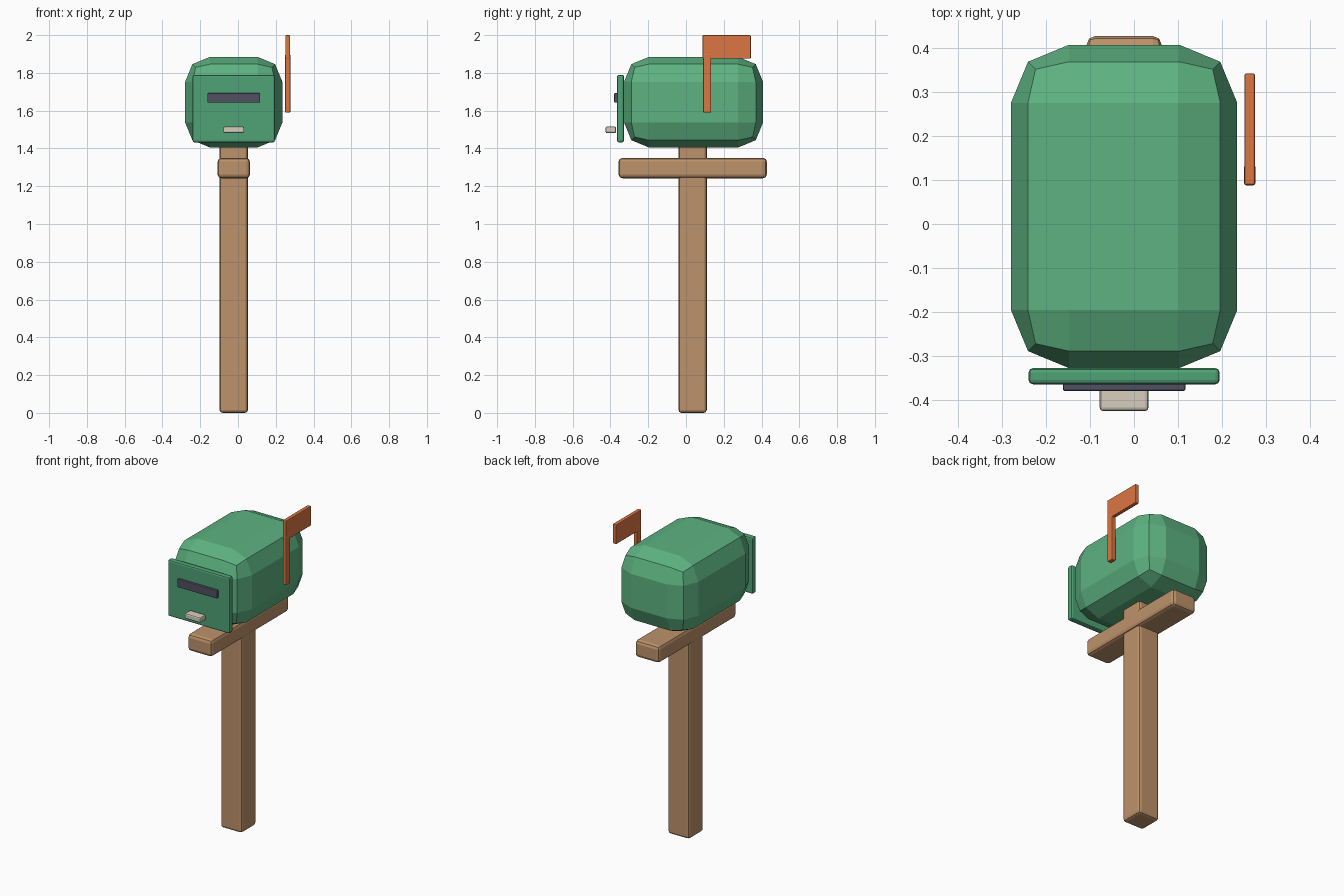
import bpy

if "Cube" in bpy.data.objects:
    bpy.data.objects.remove(bpy.data.objects["Cube"])


def material(name, rgb):
    m = bpy.data.materials.new(name)
    m.diffuse_color = (*rgb, 1.0)
    m.use_nodes = True
    m.node_tree.nodes["Principled BSDF"].inputs["Base Color"].default_value = m.diffuse_color
    return m


green = material("green_paint", (0.11, 0.45, 0.22))
dark_green = material("door_paint", (0.08, 0.36, 0.18))
wood = material("wood", (0.51, 0.29, 0.145))
orange = material("flag_paint", (0.73, 0.18, 0.055))
charcoal = material("slot_dark", (0.08, 0.08, 0.12))
cream = material("handle_cream", (0.68, 0.62, 0.51))


def box(name, xs, ys, zs, bevel, mat, segments=2):
    """Bevelled flat-shaded box spanning the given min/max ranges."""
    spans = (xs, ys, zs)
    bpy.ops.mesh.primitive_cube_add(size=1, location=[(a + b) / 2 for a, b in spans])
    ob = bpy.context.object
    ob.name = name
    ob.scale = [b - a for a, b in spans]
    bpy.ops.object.transform_apply(location=False, rotation=False, scale=True)
    mod = ob.modifiers.new("bevel", 'BEVEL')
    mod.width = bevel
    mod.segments = segments
    mod.limit_method = 'NONE'
    ob.data.materials.append(mat)
    return ob


CX = -0.0225  # centre line of everything except the flag


def centred(width):
    return (CX - width / 2, CX + width / 2)


# Wooden post and cross arm
box("post", centred(0.15), (-0.04, 0.11), (0.0, 1.42), 0.016, wood)
box("cross_arm", centred(0.171), (-0.357, 0.428), (1.242, 1.35), 0.02, wood)

# Chunky mailbox body
box("mailbox_body", centred(0.515), (-0.328, 0.408), (1.405, 1.885), 0.132, green)

# Front door with slot and pull handle
box("door", centred(0.435), (-0.365, -0.328), (1.432, 1.79), 0.01, dark_green)
box("mail_slot", centred(0.279), (-0.38, -0.36), (1.642, 1.693), 0.004, charcoal)
box("door_handle", centred(0.111), (-0.426, -0.37), (1.481, 1.516), 0.008, cream)

# Signal flag on the right side
box("flag_pole", (0.25, 0.277), (0.09, 0.133), (1.59, 1.9), 0.005, orange)
box("flag_panel", (0.251, 0.276), (0.088, 0.343), (1.875, 2.0), 0.005, orange)
